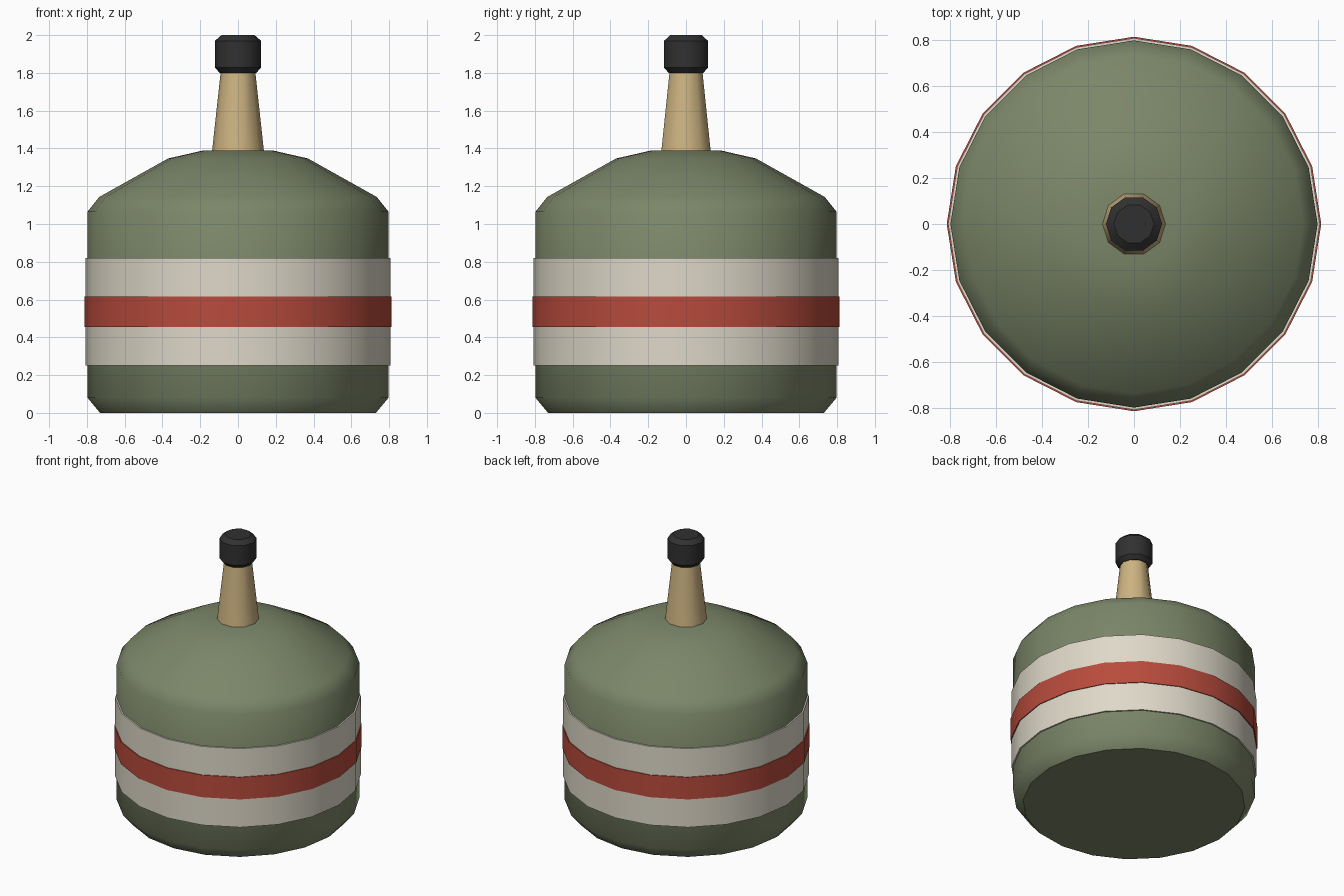
import bpy, bmesh, math

if "Cube" in bpy.data.objects:
    bpy.data.objects.remove(bpy.data.objects["Cube"])


def material(name, rgb):
    m = bpy.data.materials.new(name)
    m.diffuse_color = (*rgb, 1)
    m.use_nodes = True
    m.node_tree.nodes["Principled BSDF"].inputs["Base Color"].default_value = m.diffuse_color
    return m


def lathe(name, profile, sides, mat, angle, ring=False):
    """Spin an (r, z) profile about z; ends are capped, or joined for a ring."""
    bm = bmesh.new()
    loops = [[bm.verts.new((r * math.cos(2 * math.pi * i / sides),
                            r * math.sin(2 * math.pi * i / sides), z))
              for i in range(sides)] for r, z in profile]
    pairs = list(zip(loops, loops[1:]))
    if ring:
        pairs.append((loops[-1], loops[0]))
    else:
        bm.faces.new(loops[0][::-1])
        bm.faces.new(loops[-1])
    for a, b in pairs:
        for i in range(sides):
            j = (i + 1) % sides
            bm.faces.new((a[i], a[j], b[j], b[i]))
    bmesh.ops.recalc_face_normals(bm, faces=bm.faces)
    mesh = bpy.data.meshes.new(name)
    bm.to_mesh(mesh)
    bm.free()
    mesh.materials.append(mat)
    ob = bpy.data.objects.new(name, mesh)
    bpy.context.collection.objects.link(ob)
    bpy.ops.object.select_all(action='DESELECT')
    ob.select_set(True)
    bpy.context.view_layer.objects.active = ob
    bpy.ops.object.shade_smooth_by_angle(angle=math.radians(angle))
    return ob


def band(name, radius, z0, z1, mat):
    inner = 0.785
    lathe(name, [(inner, z0), (radius, z0), (radius, z1), (inner, z1)],
          20, mat, 40, ring=True)


green = material("green", (0.20, 0.24, 0.14))
cream = material("cream", (0.73, 0.69, 0.58))
red = material("red", (0.48, 0.07, 0.045))
tan = material("tan", (0.61, 0.45, 0.22))
black = material("black", (0.03, 0.03, 0.03))

# Drum body with chamfered base and domed shoulder
lathe("body", [(0.73, 0), (0.797, 0.08), (0.797, 1.065), (0.735, 1.143),
               (0.37, 1.347), (0.19, 1.388)], 20, green, 45)

# Painted bands
band("wide_band", 0.807, 0.25, 0.82, cream)
band("stripe", 0.813, 0.455, 0.615, red)

# Tapered neck and cap
lathe("neck", [(0.139, 1.37), (0.09, 1.82)], 10, tan, 40)
lathe("cap", [(0.097, 1.80), (0.122, 1.828), (0.122, 1.97), (0.087, 2.0)],
      10, black, 38)
